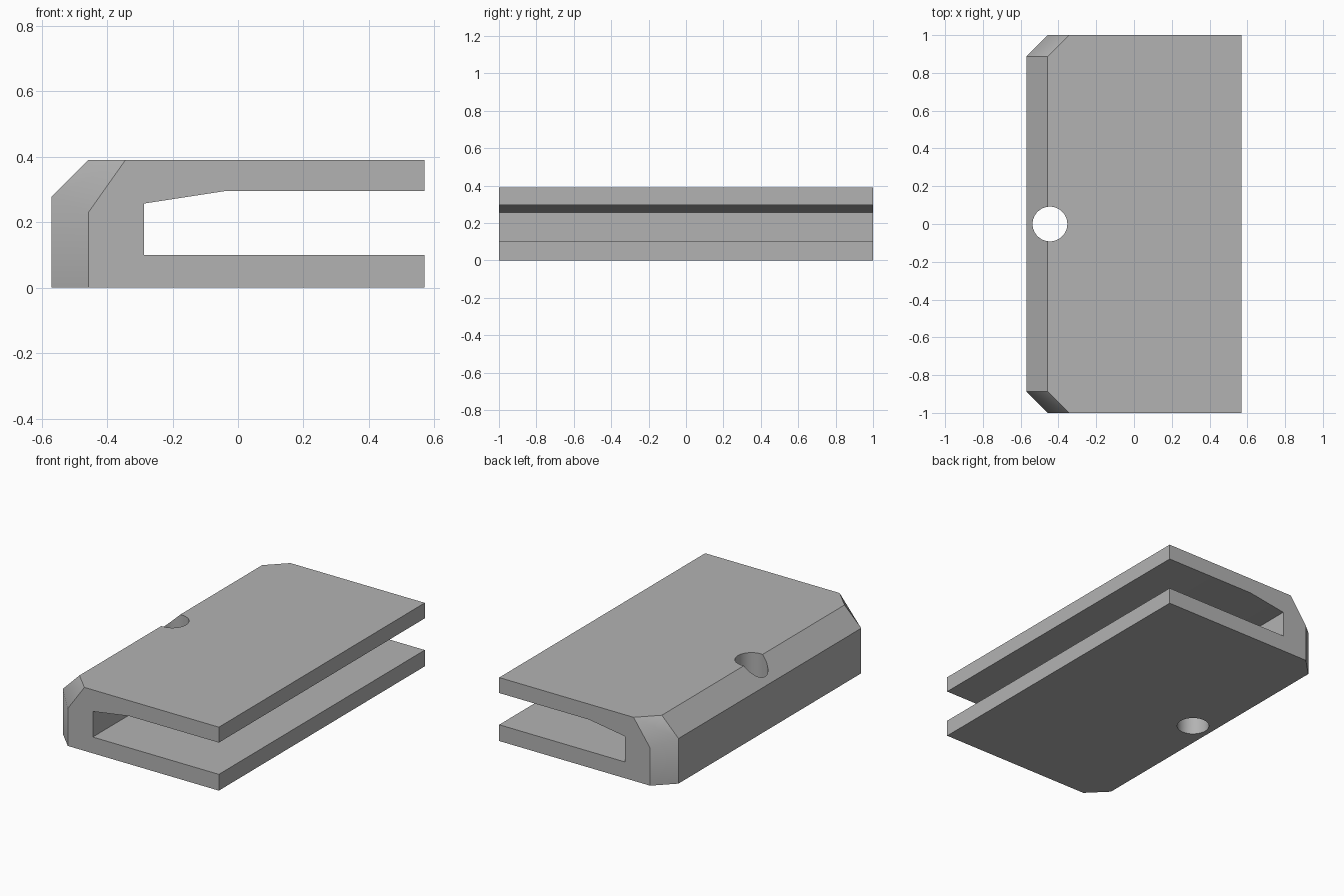
import bpy, bmesh, math

HALF_X, HALF_Y, HEIGHT = 0.57, 1.0, 0.39
CHAMFER = 0.113

cube = bpy.data.objects.get("Cube")
if cube:
    bpy.data.objects.remove(cube, do_unlink=True)

grey = bpy.data.materials.new("plain grey")
grey.use_nodes = True
GREY = (0.45, 0.45, 0.45, 1)
grey.diffuse_color = GREY
grey.node_tree.nodes["Principled BSDF"].inputs["Base Color"].default_value = GREY


def add_object(name, bm):
    bmesh.ops.recalc_face_normals(bm, faces=bm.faces)
    mesh = bpy.data.meshes.new(name)
    bm.to_mesh(mesh)
    bm.free()
    mesh.materials.append(grey)
    obj = bpy.data.objects.new(name, mesh)
    bpy.context.collection.objects.link(obj)
    return obj


# Clip body: chamfered block, mirrored front to back
back, inner, ridge = -HALF_X, -HALF_X + CHAMFER, -HALF_X + 2 * CHAMFER
end = HALF_Y - CHAMFER
half_points = [
    (back, end, 0), (inner, HALF_Y, 0), (HALF_X, HALF_Y, 0),
    (back, end, HEIGHT - CHAMFER), (inner, HALF_Y, 0.23),
    (ridge, HALF_Y, HEIGHT), (inner, end, HEIGHT), (HALF_X, HALF_Y, HEIGHT),
]
bm = bmesh.new()
for side in (1, -1):
    for x, y, z in half_points:
        bm.verts.new((x, y * side, z))
bmesh.ops.convex_hull(bm, input=bm.verts)
bmesh.ops.dissolve_limit(bm, angle_limit=math.radians(1), verts=bm.verts, edges=bm.edges)
body = add_object("clip_body", bm)

# Slot with a tapered upper wall
bm = bmesh.new()
profile = [(-0.287, 0.10), (0.8, 0.10), (0.8, 0.295), (-0.04, 0.295), (-0.287, 0.257)]
face = bm.faces.new([bm.verts.new((x, -1.2, z)) for x, z in profile])
extruded = bmesh.ops.extrude_face_region(bm, geom=[face])["geom"]
bmesh.ops.translate(bm, vec=(0, 2.4, 0),
                    verts=[g for g in extruded if isinstance(g, bmesh.types.BMVert)])
slot = add_object("slot_cutter", bm)

# Round hole through the spine
bm = bmesh.new()
bmesh.ops.create_cone(bm, cap_ends=True, segments=48, radius1=0.092, radius2=0.092, depth=1)
bmesh.ops.translate(bm, vec=(-0.445, 0, 0.2), verts=bm.verts)
hole = add_object("hole_cutter", bm)

# Cut, then shade smoothly with sharp edges kept
bpy.ops.object.select_all(action="DESELECT")
bpy.context.view_layer.objects.active = body
body.select_set(True)
for cutter in (slot, hole):
    cutter.hide_render = True
    mod = body.modifiers.new(cutter.name, "BOOLEAN")
    mod.operation = "DIFFERENCE"
    mod.solver = "EXACT"
    mod.object = cutter
    bpy.ops.object.modifier_apply(modifier=mod.name)
    bpy.data.objects.remove(cutter, do_unlink=True)
bpy.ops.object.shade_smooth_by_angle(angle=math.radians(30))
